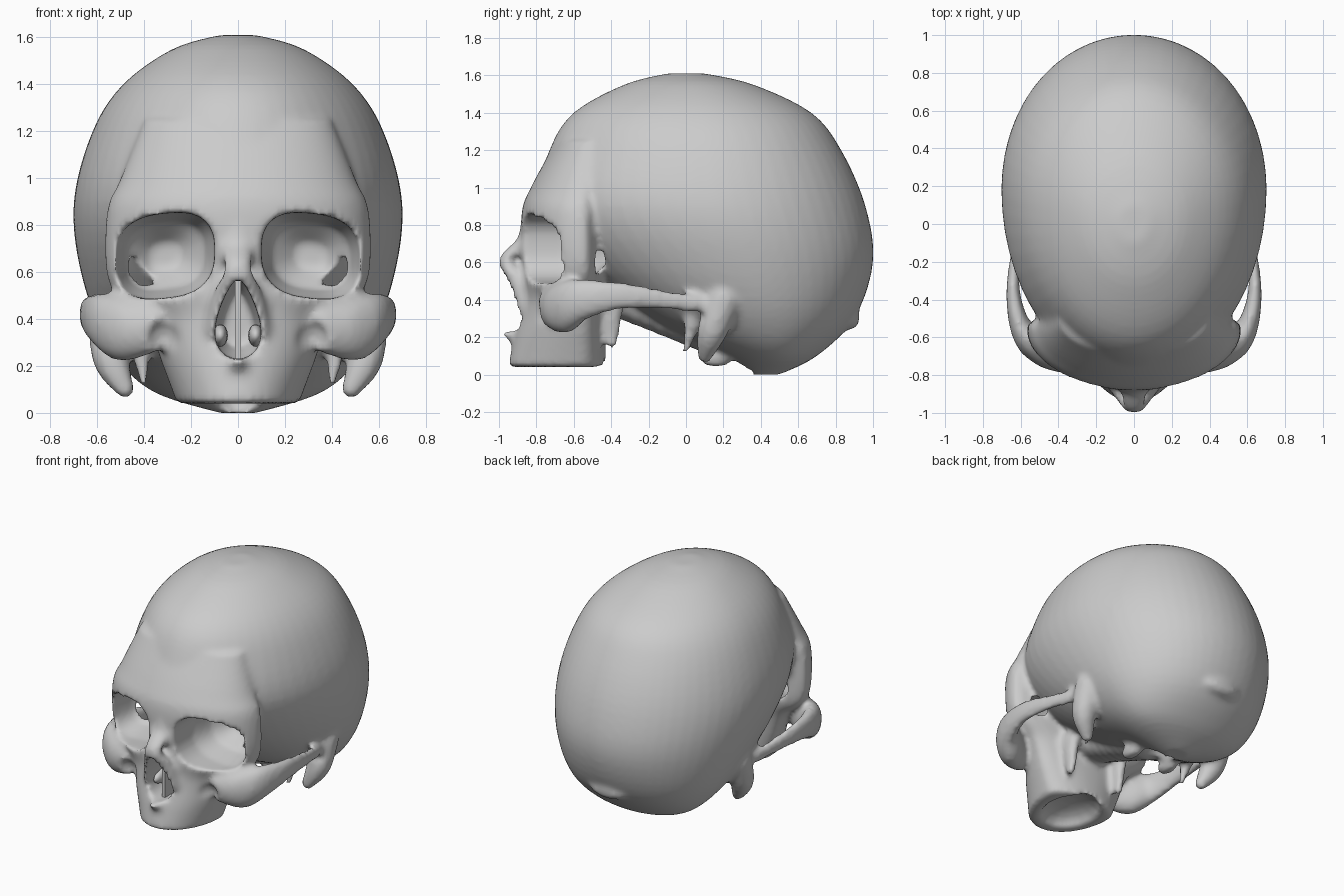
import bpy, bmesh, math
from mathutils import Matrix

default_cube = bpy.data.objects.get("Cube")
if default_cube:
    bpy.data.objects.remove(default_cube, do_unlink=True)

grey = 0.6
bone = bpy.data.materials.new("bone_grey")
bone.use_nodes = True
bone.diffuse_color = (grey, grey, grey, 1)
shader = bone.node_tree.nodes["Principled BSDF"]
shader.inputs["Base Color"].default_value = bone.diffuse_color


# Smooth curve through tuples of any size
def spline(points, steps):
    last = len(points) - 1
    result = []
    for i in range(last):
        before, start = points[max(i - 1, 0)], points[i]
        end, after = points[i + 1], points[min(i + 2, last)]
        for step in range(steps):
            t = step / steps
            result.append([
                b + t * ((c - a) + t * ((2 * a - 5 * b + 4 * c - d)
                                        + t * (3 * b - a - 3 * c + d))) / 2
                for a, b, c, d in zip(before, start, end, after)])
    result.append(points[last])
    return result


# Evenly spaced directions around a circle
def circle(count):
    angles = [math.tau * i / count for i in range(count)]
    return [(math.cos(angle), math.sin(angle)) for angle in angles]


# An off-centre part is repeated on the other side
def sides(x):
    return (1, -1) if x else (1,)


# Closed skin over a stack of rings
def loft(bm, rings):
    rows = [[bm.verts.new(point) for point in ring] for ring in rings]
    for low, high in zip(rows, rows[1:]):
        for i in range(len(low)):
            bm.faces.new((low[i - 1], low[i], high[i], high[i - 1]))
    bm.faces.new(rows[0][::-1])
    bm.faces.new(rows[-1])


# Egg-shaped slices: height, front, back, half width; share places the widest point
def egg_stack(bm, slices, share):
    rings = []
    for z, front, back, width in spline(slices, 5):
        middle = front + share * (back - front)
        rings.append([(width * s, middle + c * (back - middle if c > 0 else middle - front), z)
                      for c, s in circle(56)])
    loft(bm, rings)


def ellipsoid(bm, x, y, z, rx, ry, rz):
    layers = 9
    for side in sides(x):
        rings = []
        for k in range(layers):
            angle = math.pi * (k + 0.5) / layers
            reach = math.sin(angle)
            rings.append([(side * x + rx * reach * c, y + ry * reach * s,
                           z - rz * math.cos(angle)) for c, s in circle(14)])
        loft(bm, rings)


# Tapered bony strut: position and radius at each point, stretched per axis
def strut(bm, points, stretch=(1, 1, 1)):
    for x, y, z, radius in spline(points, 9):
        ellipsoid(bm, x, y, z, *[radius * factor for factor in stretch])


# Rounded pit running in from the front: stages give depth and scale
def pit(bm, x, z, width, height, squareness, pinch, tilt, stages):
    outline = []
    for c, s in circle(40):
        c = math.copysign(abs(c) ** squareness, c)
        s = math.copysign(abs(s) ** squareness, s)
        across = width * c * (1 - pinch * s)
        outline.append((across, height * s - tilt * across))
    for side in sides(x):
        loft(bm, [[(side * (x + scale * across), y, z + scale * up) for across, up in outline]
                  for y, scale in stages])


def make_object(name, bm):
    bmesh.ops.recalc_face_normals(bm, faces=bm.faces)
    mesh = bpy.data.meshes.new(name)
    bm.to_mesh(mesh)
    bm.free()
    mesh.materials.append(bone)
    ob = bpy.data.objects.new(name, mesh)
    bpy.context.scene.collection.objects.link(ob)
    return ob


def add_remesh(ob):
    fuse = ob.modifiers.new("fuse", 'REMESH')
    fuse.mode = 'VOXEL'
    fuse.voxel_size = 0.018


body = bmesh.new()

# Braincase
egg_stack(body, [
    (0, 0.35, 0.5, 0.08), (0.1, 0.2, 0.7, 0.38), (0.3, -0.2, 0.9, 0.56),
    (0.6, -0.6, 1, 0.67), (0.9, -0.8, 0.96, 0.7), (1.2, -0.73, 0.83, 0.62),
    (1.4, -0.6, 0.67, 0.49), (1.55, -0.33, 0.36, 0.28), (1.61, -0.1, 0.1, 0.08)], share=0.55)

# Upper jaw, cheeks, brow and forehead corners
face_back = -0.43
egg_stack(body, [(z, front, face_back, width) for z, front, width in (
    (0.04, -0.95, 0.26), (0.2, -0.92, 0.32), (0.4, -0.87, 0.4), (0.55, -0.87, 0.55),
    (0.85, -0.88, 0.56), (1, -0.83, 0.5), (1.25, -0.69, 0.4))], share=0.73)

# Cheekbones and arches
strut(body, [(0.35, -0.73, 0.36, 0.1), (0.5, -0.65, 0.36, 0.14), (0.6, -0.55, 0.4, 0.11),
             (0.64, -0.3, 0.42, 0.07), (0.58, 0.1, 0.37, 0.05)], stretch=(0.5, 0.7, 1))

# Nasal bones and the flared sides of the nose opening
strut(body, [(0, -0.85, 0.8, 0.05), (0, -0.87, 0.7, 0.06), (0, -0.965, 0.61, 0.05),
             (0, -0.9, 0.5, 0.09), (0, -0.85, 0.36, 0.12)], stretch=(1.2, 0.7, 0.7))

# Spine below the nose
strut(body, [(0, -0.9, 0.2, 0.05), (0, -0.98, 0.24, 0.02)])

# Mastoids
strut(body, [(0.54, 0.2, 0.4, 0.1), (0.54, 0.14, 0.23, 0.08), (0.48, 0.1, 0.1, 0.04)])

# Styloids
strut(body, [(0.42, 0.04, 0.3, 0.05), (0.4, 0, 0.13, 0.02)])

# Palate wings
strut(body, [(0.2, -0.4, 0.4, 0.06), (0.2, -0.4, 0.17, 0.03)], stretch=(0.8, 1.3, 1))

# Condyles beside the base opening
strut(body, [(0.15, 0.16, 0.09, 0.05)], stretch=(1, 1.8, 1))

# Skull base bar and the bump at the back
strut(body, [(0, 0.1, 0.2, 0.08), (0, -0.4, 0.4, 0.08)], stretch=(1.8, 1, 1))
strut(body, [(0, 0.87, 0.3, 0.06)], stretch=(2.5, 1, 1))
skull = make_object("skull", body)

# Hollows: eye sockets and nose opening
cut = bmesh.new()
pit(cut, x=0.31, z=0.67, width=0.21, height=0.18, squareness=0.75, pinch=0, tilt=0.1,
    stages=((-1.2, 1), (-0.66, 1), (-0.5, 0.8), (-0.4, 0.3)))
pit(cut, x=0, z=0.4, width=0.09, height=0.17, squareness=1, pinch=0.45, tilt=0,
    stages=((-1.2, 1), (-0.75, 1), (-0.58, 0.7)))

# Hollows: palate, base opening, cheek dents and ear openings
strut(cut, [(0, -0.64, 0.03, 0.1)], stretch=(1.8, 2.3, 1))
strut(cut, [(0, 0.25, 0.06, 0.11)], stretch=(1, 1.3, 1))
strut(cut, [(0.32, -0.83, 0.31, 0.1)], stretch=(0.8, 1, 1))
strut(cut, [(0.63, 0.07, 0.31, 0.04)], stretch=(2, 1, 1))
hollows = make_object("hollows", cut)
hollows.hide_render = True

# Fuse, carve, fuse again and soften
add_remesh(skull)
carve = skull.modifiers.new("carve", 'BOOLEAN')
carve.operation = 'DIFFERENCE'
carve.solver = 'FLOAT'
carve.object = hollows
add_remesh(skull)
soften = skull.modifiers.new("soften", 'SMOOTH')
soften.iterations = 3

depsgraph = bpy.context.evaluated_depsgraph_get()
fused = bpy.data.meshes.new_from_object(skull.evaluated_get(depsgraph))
skull.modifiers.clear()
skull.data = fused
fused.materials.clear()
fused.materials.append(bone)
fused.shade_smooth()
bpy.data.objects.remove(hollows, do_unlink=True)

# Nasal partition
plate = bmesh.new()
bmesh.ops.create_cube(plate, size=1, matrix=Matrix.Translation((0, -0.7, 0.4))
                      @ Matrix.Diagonal((0.025, 0.28, 0.34, 1)))
make_object("nasal_septum", plate)

# Side ridges inside the nose
ridges = bmesh.new()
strut(ridges, [(0.075, -0.72, 0.33, 0.04)], stretch=(0.8, 3, 1.2))
make_object("nasal_ridges", ridges).data.shade_smooth()
